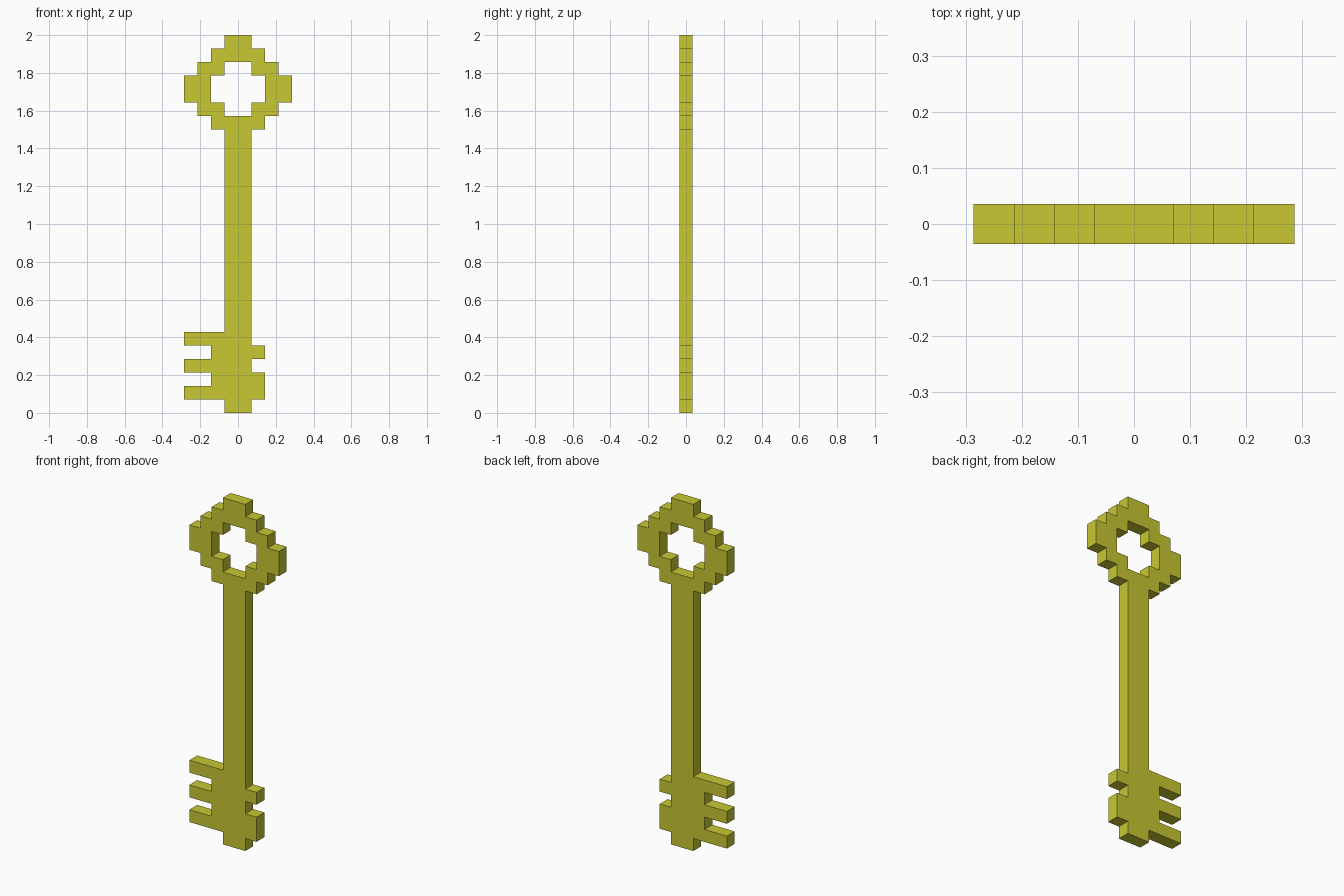
import bpy, bmesh

if "Cube" in bpy.data.objects:
    bpy.data.objects.remove(bpy.data.objects["Cube"])

U = 2 / 28  # one grid step; the key is 28 steps tall and one step thick


def side(steps, top):
    """Stepped edge going up, from (half width, start height) pairs."""
    ends = [z for _, z in steps[1:]] + [top]
    return [(w, z) for (w, a), b in zip(steps, ends) for z in (a, b)]


def loop(right, left, top):
    """Closed outline from a right edge and a mirrored left edge."""
    return side(right, top) + [(-w, z) for w, z in reversed(side(left, top))]


# Stepped profiles: bow ring, its hole, and the teeth on each side
bow = [(2, 21), (3, 22), (4, 23), (3, 25), (2, 26), (1, 27)]
bow_hole = [(1, 22), (2, 23), (1, 25)]
right_teeth = [(1, 0), (2, 1), (1, 3), (2, 4), (1, 5)]
left_teeth = [(1, 0), (4, 1), (2, 2), (4, 3), (2, 4), (4, 5), (1, 6)]

# Fill the outline around the hole, then extrude to thickness
bm = bmesh.new()
for pts in (loop(right_teeth + bow, left_teeth + bow, 28),
            loop(bow_hole, bow_hole, 26)):
    vs = [bm.verts.new((x * U, -U / 2, z * U)) for x, z in pts]
    for a, b in zip(vs, vs[1:] + vs[:1]):
        bm.edges.new((a, b))
bmesh.ops.triangle_fill(bm, edges=bm.edges[:], use_beauty=True, normal=(0, -1, 0))
ext = bmesh.ops.extrude_face_region(bm, geom=bm.faces[:], use_keep_orig=True)
bmesh.ops.translate(bm, vec=(0, U, 0),
                    verts=[g for g in ext["geom"] if isinstance(g, bmesh.types.BMVert)])
bmesh.ops.recalc_face_normals(bm, faces=bm.faces[:])

mesh = bpy.data.meshes.new("key")
bm.to_mesh(mesh)
bm.free()

# Flat yellow
yellow = bpy.data.materials.new("key yellow")
yellow.diffuse_color = (0.58, 0.58, 0.034, 1)
yellow.use_nodes = True
yellow.node_tree.nodes["Principled BSDF"].inputs["Base Color"].default_value = yellow.diffuse_color
mesh.materials.append(yellow)
bpy.context.collection.objects.link(bpy.data.objects.new("key", mesh))
